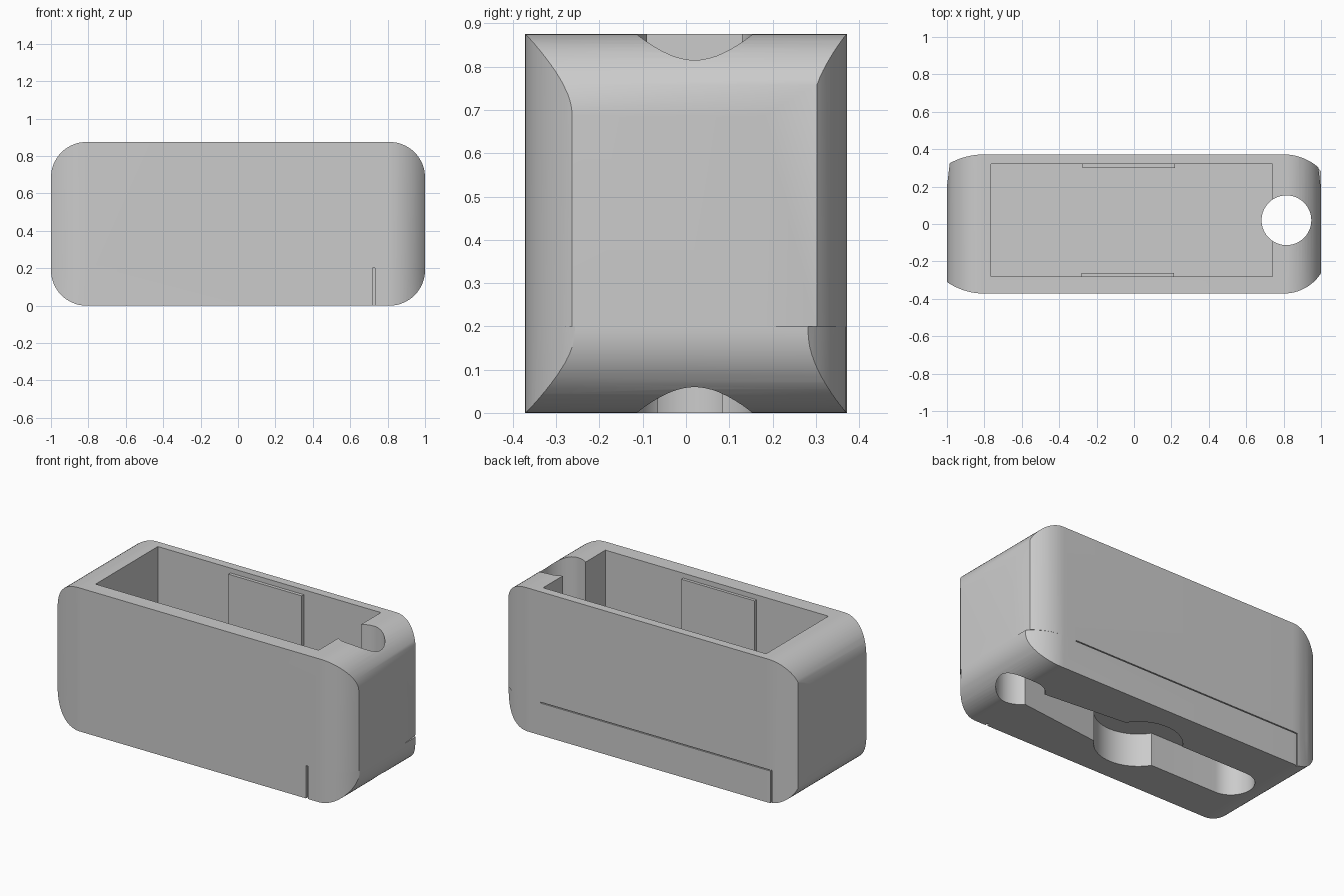
import bpy, bmesh, math
from mathutils import Vector

if "Cube" in bpy.data.objects:
    bpy.data.objects.remove(bpy.data.objects["Cube"])

# Single grey material
grey = bpy.data.materials.new("plain_grey")
grey.use_nodes = True
GREY = (0.6, 0.6, 0.6, 1)
grey.diffuse_color = GREY
grey.node_tree.nodes["Principled BSDF"].inputs["Base Color"].default_value = GREY

HEIGHT = 0.875
SEAM = 0.2


def prism(name, outline, low, high, axis="z"):
    """Extrude a closed 2D outline along z, or along y when it is an xz outline."""
    bm = bmesh.new()
    place = (lambda a, b: (a, b, low)) if axis == "z" else (lambda a, b: (a, low, b))
    face = bm.faces.new([bm.verts.new(place(a, b)) for a, b in outline])
    grown = bmesh.ops.extrude_face_region(bm, geom=[face])
    step = Vector((0, 0, high - low)) if axis == "z" else Vector((0, high - low, 0))
    verts = [g for g in grown["geom"] if isinstance(g, bmesh.types.BMVert)]
    bmesh.ops.translate(bm, vec=step, verts=verts)
    bmesh.ops.recalc_face_normals(bm, faces=bm.faces)
    mesh = bpy.data.meshes.new(name)
    bm.to_mesh(mesh)
    bm.free()
    mesh.materials.append(grey)
    obj = bpy.data.objects.new(name, mesh)
    bpy.context.collection.objects.link(obj)
    return obj


def rect(x0, x1, y0, y1):
    return [(x0, y0), (x1, y0), (x1, y1), (x0, y1)]


def circle(cx, cy, r, start=0.0, sweep=math.tau, n=64):
    return [(cx + r * math.cos(start + sweep * i / n),
             cy + r * math.sin(start + sweep * i / n)) for i in range(n)]


def combine(target, tool, operation):
    mod = target.modifiers.new(operation.lower(), "BOOLEAN")
    mod.operation = operation
    mod.solver = "EXACT"
    mod.object = tool
    bpy.context.view_layer.objects.active = target
    bpy.ops.object.modifier_apply(modifier=mod.name)
    bpy.data.objects.remove(tool)


def corner(sx, sy, end_x, end_y, start_x=0.8, side=0.372, n=12):
    """Arc leaving the long side tangentially and meeting the end at an edge."""
    dx, dy = end_x - start_x, side - end_y
    r = (dx * dx + dy * dy) / (2 * dy)
    sweep = math.asin(dx / r)
    return [(sx * (start_x + r * math.sin(sweep * i / n)),
             sy * (side - r + r * math.cos(sweep * i / n))) for i in range(n + 1)]


def plan(front_y, back_x, back_y):
    """Plan outline, anticlockwise from the front left corner."""
    return (corner(1, -1, 1, front_y) + [(1, 0.18)]
            + corner(1, 1, back_x, back_y)[::-1]
            + corner(-1, 1, 0.985, 0.325) + [(-1, 0.2)]
            + corner(-1, -1, 1, 0.31)[::-1])


# Body: stepped plan outline trimmed by a rounded front profile
body = prism("case_body", plan(0.263, 0.985, 0.303), SEAM, 1)
combine(body, prism("base", plan(0.257, 1, 0.282), -0.1, SEAM), "UNION")
R = 0.19
profile = []
for k, (cx, cz) in enumerate([(1 - R, HEIGHT - R), (R - 1, HEIGHT - R),
                              (R - 1, R), (1 - R, R)]):
    quarter = math.pi / 2
    profile += circle(cx, cz, R, k * quarter, quarter, 16)
    profile.append((cx + R * math.cos((k + 1) * quarter),
                    cz + R * math.sin((k + 1) * quarter)))
combine(body, prism("front_profile", profile, -0.5, 0.5, "y"), "INTERSECT")

# Open pocket and round through hole
combine(body, prism("pocket", rect(-0.765, 0.74, -0.28, 0.32), 0.25, 1), "DIFFERENCE")
combine(body, prism("through_hole", circle(0.815, 0.02, 0.133), -0.1, 1), "DIFFERENCE")

# Underside recess: round middle, tapered neck to the hole, rounded far end
combine(body, prism("recess_middle", circle(-0.03, 0, 0.24), -0.1, SEAM), "DIFFERENCE")
neck = [(-0.03, -0.15), (0.75, -0.06), (0.75, 0.08), (-0.03, 0.15)]
combine(body, prism("recess_neck", neck, -0.1, SEAM), "DIFFERENCE")
slot = [(-0.03, -0.13), (-0.03, 0.13)] + circle(-0.68, 0, 0.13, math.pi / 2, math.pi, 24)
slot.append((-0.68, -0.13))
combine(body, prism("recess_slot", slot, -0.1, SEAM), "DIFFERENCE")

# Fine slits on the front and back of the base
combine(body, prism("front_slit", rect(0.718, 0.732, -0.5, -0.355), -0.1, SEAM), "DIFFERENCE")
combine(body, prism("back_slit", rect(-0.84, -0.83, 0.36, 0.5), -0.1, SEAM), "DIFFERENCE")
combine(body, prism("back_seam", rect(-0.84, 0.72, 0.365, 0.5), 0.196, 0.202), "DIFFERENCE")

# Raised pads on the long pocket walls
front_pad = prism("front_pad", rect(-0.28, 0.215, -0.285, -0.262), 0.25, 0.845)
back_pad = prism("back_pad", rect(-0.275, 0.22, 0.3, 0.325), 0.25, 0.845)

# Smooth curves, sharp edges
bpy.ops.object.select_all(action="DESELECT")
body.select_set(True)
bpy.context.view_layer.objects.active = body
bpy.ops.object.shade_smooth_by_angle(angle=math.radians(25))
